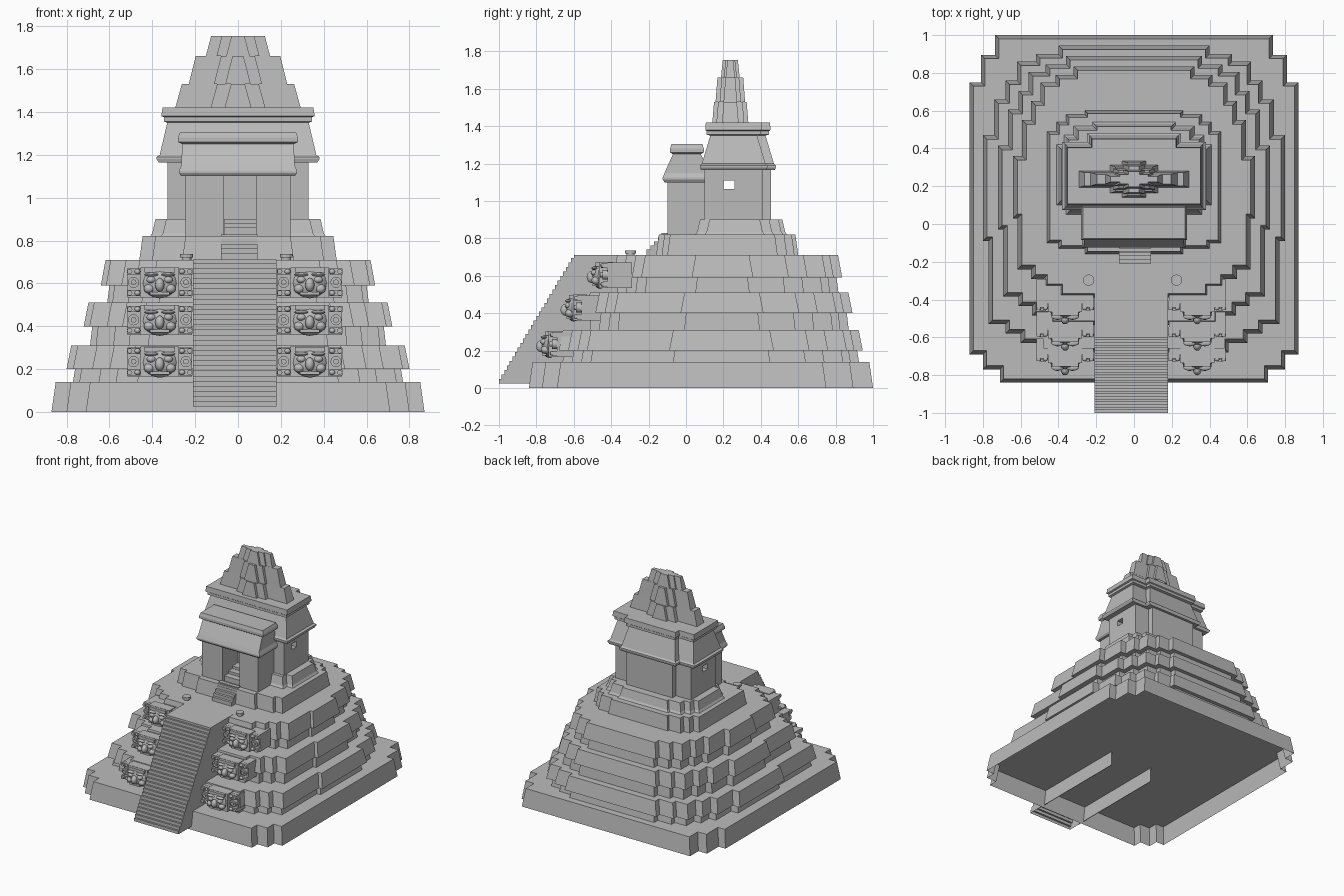
import bpy
import bmesh
from math import pi
from mathutils import Matrix, Vector

old = bpy.data.objects.get("Cube")
if old:
    bpy.data.objects.remove(old)

stone = bpy.data.materials.new("grey stone")
stone.use_nodes = True
GREY = (0.5, 0.5, 0.5, 1)
stone.diffuse_color = GREY
stone.node_tree.nodes["Principled BSDF"].inputs["Base Color"].default_value = GREY


def finish(name, bm, recalc=True):
    if recalc:
        bmesh.ops.recalc_face_normals(bm, faces=bm.faces)
    mesh = bpy.data.meshes.new(name)
    bm.to_mesh(mesh)
    bm.free()
    mesh.materials.append(stone)
    obj = bpy.data.objects.new(name, mesh)
    bpy.context.collection.objects.link(obj)
    return obj


def outline(back, front):
    """Stepped footprint, mirrored in x, as (x, y, y side)."""
    half = []
    for i, (x, y) in enumerate(back):
        half.append((x, y, 1))
        if i + 1 < len(back):
            half.append((x, back[i + 1][1], 1))
    for i, (x, y) in enumerate(front):
        half.append((x, y, -1))
        if i + 1 < len(front):
            half.append((front[i + 1][0], y, -1))
    return half + [(-x, y, s) for x, y, s in reversed(half)]


def stack(name, back, front, profile, bottom=True):
    """Loft a stepped footprint through (x inset, y inset, height) levels."""
    bm = bmesh.new()
    pts = outline(back, front)
    rings = []
    for ix, iy, z in profile:
        rings.append([bm.verts.new((x - ix * (1 if x > 0 else -1), y - iy * s, z))
                      for x, y, s in pts])
    n = len(pts)
    for a, b in zip(rings, rings[1:]):
        for i in range(n):
            j = (i + 1) % n
            bm.faces.new((a[j], a[i], b[i], b[j]))
    bm.faces.new(list(reversed(rings[-1])))
    if bottom:
        bm.faces.new(rings[0])
    return finish(name, bm, bottom)


def add_box(bm, lo, hi):
    lo, hi = Vector(lo), Vector(hi)
    m = Matrix.Translation((lo + hi) / 2) @ Matrix.Diagonal((*(hi - lo), 1))
    bmesh.ops.create_cube(bm, size=1, matrix=m)


def box(name, lo, hi):
    bm = bmesh.new()
    add_box(bm, lo, hi)
    return finish(name, bm)


def carve(obj, lo, hi):
    """Cut a box out of an object and drop the cutter."""
    cutter = box("cutter", lo, hi)
    mod = obj.modifiers.new("opening", "BOOLEAN")
    mod.operation, mod.solver, mod.object = "DIFFERENCE", "EXACT", cutter
    deps = bpy.context.evaluated_depsgraph_get()
    mesh = bpy.data.meshes.new_from_object(obj.evaluated_get(deps))
    obj.modifiers.clear()
    obj.data = mesh
    bpy.data.objects.remove(cutter)


# Open-bottomed plinth
stack("plinth", [(.735, 1), (.81, .895), (.87, .75)],
      [(.87, -.69), (.8, -.77), (.71, -.84)],
      [(0, 0, 0), (.02, .02, .14)], bottom=False)

# Three terraces, each a recessed wall under a sloping band
back = [(.4, .945), (.52, .9), (.62, .86), (.68, .76), (.74, .66), (.8, .47)]
front = [(.8, -.09), (.77, -.53), (.68, -.58), (.6, -.63), (.5, -.68)]
levels = [(.14, .2, .31), (.31, .4, .51), (.51, .59, .71)]
for k, (low, lip, top) in enumerate(levels):
    f = 1 - .1 * k
    stack(f"terrace_{k + 1}", [(x * f, y - .055 * k) for x, y in back],
          [(x * f, y + (.145 * k if i else .06 * k)) for i, (x, y) in enumerate(front)],
          [(.03, .02, low), (.04, .03, lip), (0, 0, lip), (.022, .022, top)])

# Main staircase, open below, with side fins under the plinth
STEPS = 28
path = [(-1, .025)]
for i in range(STEPS):
    z = .025 + .67 * (i + 1) / STEPS
    path += [(-1 + .4 * i / STEPS, z), (-1 + .4 * (i + 1) / STEPS, z)]
path += [(-.6, .712), (-.31, .712), (-.31, .6)]
bm = bmesh.new()
left = [bm.verts.new((-.21, y, z)) for y, z in path]
right = [bm.verts.new((.18, y, z)) for y, z in path]
for i in range(len(path) - 1):
    bm.faces.new((left[i], right[i], right[i + 1], left[i + 1]))
for side in (left, right):
    x = side[0].co.x
    bm.faces.new(side + [bm.verts.new((x, -.31, .025))])
finish("main_staircase", bm)
for name, x in (("left_fin", .175), ("right_fin", -.21)):
    box(name, (x, -.9, .025), (x + .005, -.05, .14))

# Upper platform
stack("upper_platform", [(.26, .6), (.36, .58), (.41, .54), (.46, .49)],
      [(.46, -.1), (.4, -.13), (.26, -.16)], [(0, 0, .71), (.015, .015, .82)])
stack("temple_base", [(.22, .54), (.32, .52), (.37, .47), (.41, .42)],
      [(.41, .1), (.36, .05)], [(0, 0, .82), (.01, .01, .835), (.025, .025, .9)])

# Small stairs up to and through the doorway
bm = bmesh.new()
for i in range(5):
    add_box(bm, (-.08, -.21 + .02 * i, .71), (.09, -.1, .74 + .022 * i))
for i in range(3):
    add_box(bm, (-.063, -.08 + .05 * i, .8), (.083, .1, .86 + .02 * i))
finish("temple_steps", bm)

# Main chamber with side windows
chamber_back = [(.2, .455), (.33, .41)]
chamber = stack("chamber", chamber_back, [(.33, .1)], [(0, 0, .88), (0, 0, 1.175)])
carve(chamber, (-1, .2, 1.065), (1, .26, 1.11))
stack("chamber_roof", chamber_back, [(.33, .1)],
      [(-.04, -.02, 1.165), (-.05, -.025, 1.18), (-.05, -.025, 1.19),
       (-.035, -.015, 1.2), (0, .03, 1.35), (-.015, .01, 1.355),
       (-.015, .01, 1.375), (-.028, .003, 1.38), (-.022, .006, 1.42)])

# Porch with open doorway
porch_back = [(.245, .11)]
porch = stack("porch", porch_back, [(.245, -.1)], [(0, 0, .8), (0, 0, 1.11)])
carve(porch, (-.065, -.3, .82), (.085, .09, 1.1))
stack("porch_roof", porch_back, [(.245, -.1)],
      [(-.02, -.015, 1.1), (-.03, -.025, 1.115), (-.03, -.025, 1.125),
       (-.02, -.015, 1.15), (-.015, .03, 1.25), (-.035, .015, 1.26),
       (-.035, .015, 1.28), (-.025, .022, 1.305)])

# Roof comb in three tapering layers
for k, (low, top) in enumerate([(1.41, 1.53), (1.53, 1.66), (1.66, 1.755)]):
    d = .018 * k
    steps = [(.065 - d / 3, .097 - d), (.13 - d, .075 - d), (.295 - .065 * k, .045 - d / 2)]
    if k == 2:
        steps = [(.055, .05), (.1, .035), (.15, .025)]
    stack(f"roof_comb_{k + 1}", [(x, .237 + y) for x, y in steps],
          [(x, .237 - y) for x, y in reversed(steps)],
          [(0, 0, low), (.033 if k < 2 else .025, .01, top)])

# Round altars beside the stair head
for name, x in (("right_altar", -.24), ("left_altar", .225)):
    bm = bmesh.new()
    for r, z, h in ((.022, .715, .02), (.03, .728, .016)):
        bmesh.ops.create_cone(bm, cap_ends=True, segments=12, radius1=r, radius2=r,
                              depth=h, matrix=Matrix.Translation((x, -.297, z)))
    finish(name, bm)


# Carved masks: one mesh, six places
def lump(bm, at, size):
    bmesh.ops.create_uvsphere(bm, u_segments=14, v_segments=8, radius=1,
                              matrix=Matrix.Translation(at) @ Matrix.Diagonal((*size, 1)))


def disc(bm, at, r, depth):
    bmesh.ops.create_cone(bm, cap_ends=True, segments=12, radius1=r, radius2=r, depth=depth,
                          matrix=Matrix.Translation(at) @ Matrix.Rotation(pi / 2, 4, "X"))


bm = bmesh.new()
add_box(bm, (-.15, 0, -.07), (.15, .13, .065))
add_box(bm, (-.09, -.045, -.07), (.09, .03, .07))
lump(bm, (0, -.04, -.005), (.08, .042, .07))
add_box(bm, (-.07, -.065, .045), (.07, 0, .068))
lump(bm, (0, -.083, -.012), (.022, .028, .032))
add_box(bm, (-.045, -.08, -.06), (.045, -.03, -.045))
for s in (-1, 1):
    lump(bm, (s * .04, -.07, .012), (.022, .018, .016))
    lump(bm, (s * .05, -.06, -.03), (.025, .025, .022))
    lump(bm, (s * .04, -.07, .036), (.034, .016, .009))
    disc(bm, (s * .122, -.012, 0), .026, .03)
    disc(bm, (s * .122, -.026, 0), .013, .025)
    for t in (-1, 1):
        c = Vector((s * .122, -.005, t * .05))
        add_box(bm, c - Vector((.03, .018, .014)), c + Vector((.03, .02, .014)))
        disc(bm, c + Vector((s * .018, -.02, 0)), .012, .02)
        lump(bm, c + Vector((-s * .018, -.02, 0)), (.014, .012, .012))
mask = finish("mask", bm)
bpy.ops.object.select_all(action="DESELECT")
mask.select_set(True)
bpy.context.view_layer.objects.active = mask
bpy.ops.object.shade_smooth_by_angle(angle=.6)
for k, (y, z) in enumerate([(-.69, .235), (-.56, .43), (-.42, .605)]):
    for side, x in (("right", -.365), ("left", .335)):
        copy = bpy.data.objects.new(f"{side}_mask_{k + 1}", mask.data)
        copy.location = (x, y, z)
        bpy.context.collection.objects.link(copy)
bpy.data.objects.remove(mask)
